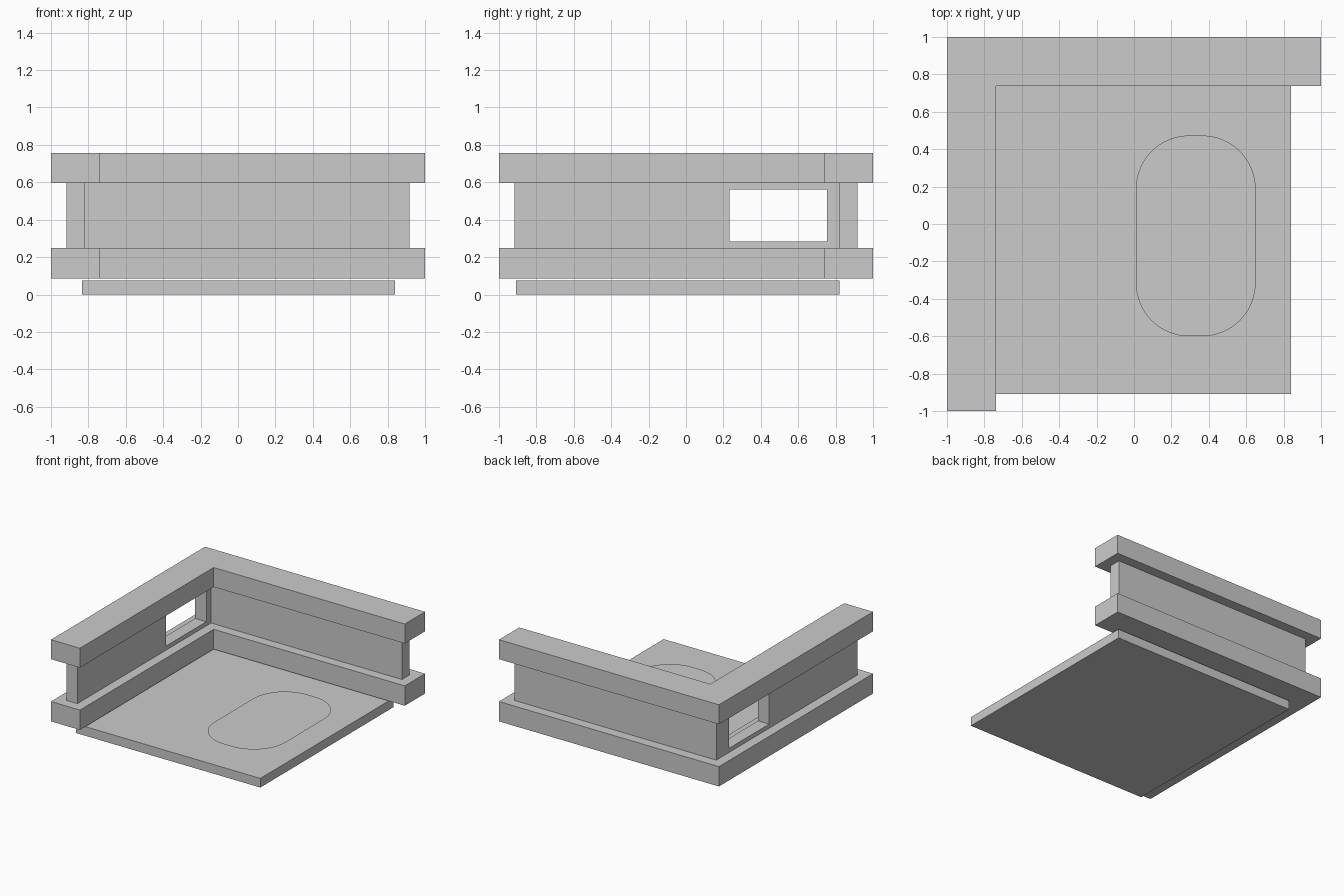
import bpy, bmesh
from math import sin, cos, pi

if "Cube" in bpy.data.objects:
    bpy.data.objects.remove(bpy.data.objects["Cube"])


def extrude_outline(name, points, z0, z1=None):
    """Flat outline at z0, extruded up to z1 if given."""
    bm = bmesh.new()
    face = bm.faces.new([bm.verts.new((x, y, z0)) for x, y in points])
    if z1 is not None:
        new = bmesh.ops.extrude_face_region(bm, geom=[face])["geom"]
        bmesh.ops.translate(bm, vec=(0, 0, z1 - z0),
                            verts=[v for v in new if isinstance(v, bmesh.types.BMVert)])
        bmesh.ops.recalc_face_normals(bm, faces=bm.faces)
    mesh = bpy.data.meshes.new(name)
    bm.to_mesh(mesh)
    bm.free()
    obj = bpy.data.objects.new(name, mesh)
    bpy.context.collection.objects.link(obj)
    return obj


def rect(x0, x1, y0, y1):
    return [(x0, y0), (x1, y0), (x1, y1), (x0, y1)]


def corner_outline(outer, inner):
    """L shape: one arm along the left side, one along the back."""
    return [(-outer, -outer), (-inner, -outer), (-inner, inner),
            (outer, inner), (outer, outer), (-outer, outer)]


def rounded_rect(x0, x1, y0, y1, r, steps=16):
    centres = [(x1 - r, y1 - r), (x0 + r, y1 - r), (x0 + r, y0 + r), (x1 - r, y0 + r)]
    return [(cx + r * cos((q + i / steps) * pi / 2), cy + r * sin((q + i / steps) * pi / 2))
            for q, (cx, cy) in enumerate(centres) for i in range(steps + 1)]


# Floor slab and the thin rounded rug just above it
extrude_outline("floor_slab", rect(-0.835, 0.84, -0.91, 0.82), 0.0, 0.075)
extrude_outline("rug", rounded_rect(0.01, 0.65, -0.6, 0.473, 0.285), 0.091)

# Wide rails below and above the wall
rail = corner_outline(1.0, 0.737)
extrude_outline("bottom_rail", rail, 0.086, 0.249)
extrude_outline("top_rail", rail, 0.597, 0.757)

# Thinner wall with a window opening in its left arm
wall = extrude_outline("wall", corner_outline(0.918, 0.817), 0.249, 0.597)
cutter = extrude_outline("window_cutter", rect(-1.1, -0.6, 0.232, 0.755), 0.283, 0.562)
cutter.hide_render = True
cutter.hide_viewport = False
cutter.display_type = 'WIRE'
cut = wall.modifiers.new("window", 'BOOLEAN')
cut.operation = 'DIFFERENCE'
cut.solver = 'EXACT'
cut.object = cutter

# Apply the cut and drop the cutter
bpy.context.view_layer.objects.active = wall
wall.select_set(True)
bpy.ops.object.modifier_apply(modifier=cut.name)
bpy.data.objects.remove(cutter)
